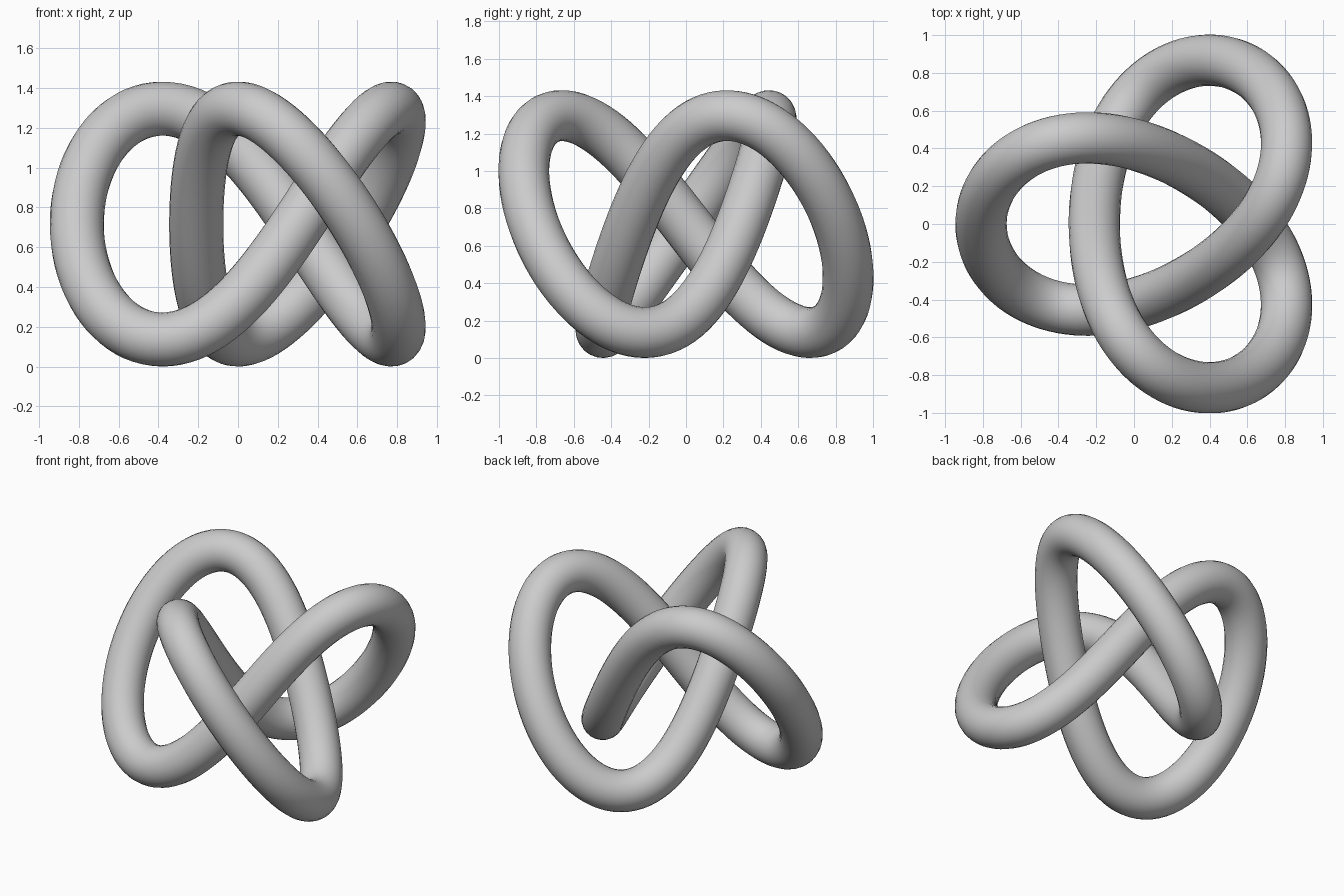
import bpy
from math import sin, cos, pi

if "Cube" in bpy.data.objects:
    bpy.data.objects.remove(bpy.data.objects["Cube"])

TUBE = 0.136        # tube radius
A, B, C = 0.64, 0.26, 0.04   # harmonics of the three-lobed centreline
H = 0.58            # vertical swing
SHIFT = 0.13        # centres the bounding box on x
N = 240

# Trefoil centreline
curve = bpy.data.curves.new("trefoil_knot", 'CURVE')
curve.dimensions = '3D'
spline = curve.splines.new('POLY')
spline.points.add(N - 1)
spline.use_cyclic_u = True
for i, p in enumerate(spline.points):
    t = 2 * pi * i / N
    p.co = (SHIFT - A * cos(2 * t) - B * cos(t) - C * cos(5 * t),
            A * sin(2 * t) - B * sin(t) + C * sin(5 * t),
            TUBE + H + H * sin(3 * t), 1)

# Round tube swept along it
curve.bevel_depth = TUBE
curve.bevel_resolution = 10
knot = bpy.data.objects.new("trefoil_knot", curve)
bpy.context.collection.objects.link(knot)
bpy.context.view_layer.objects.active = knot
knot.select_set(True)
bpy.ops.object.convert(target='MESH')
bpy.ops.object.shade_smooth()
